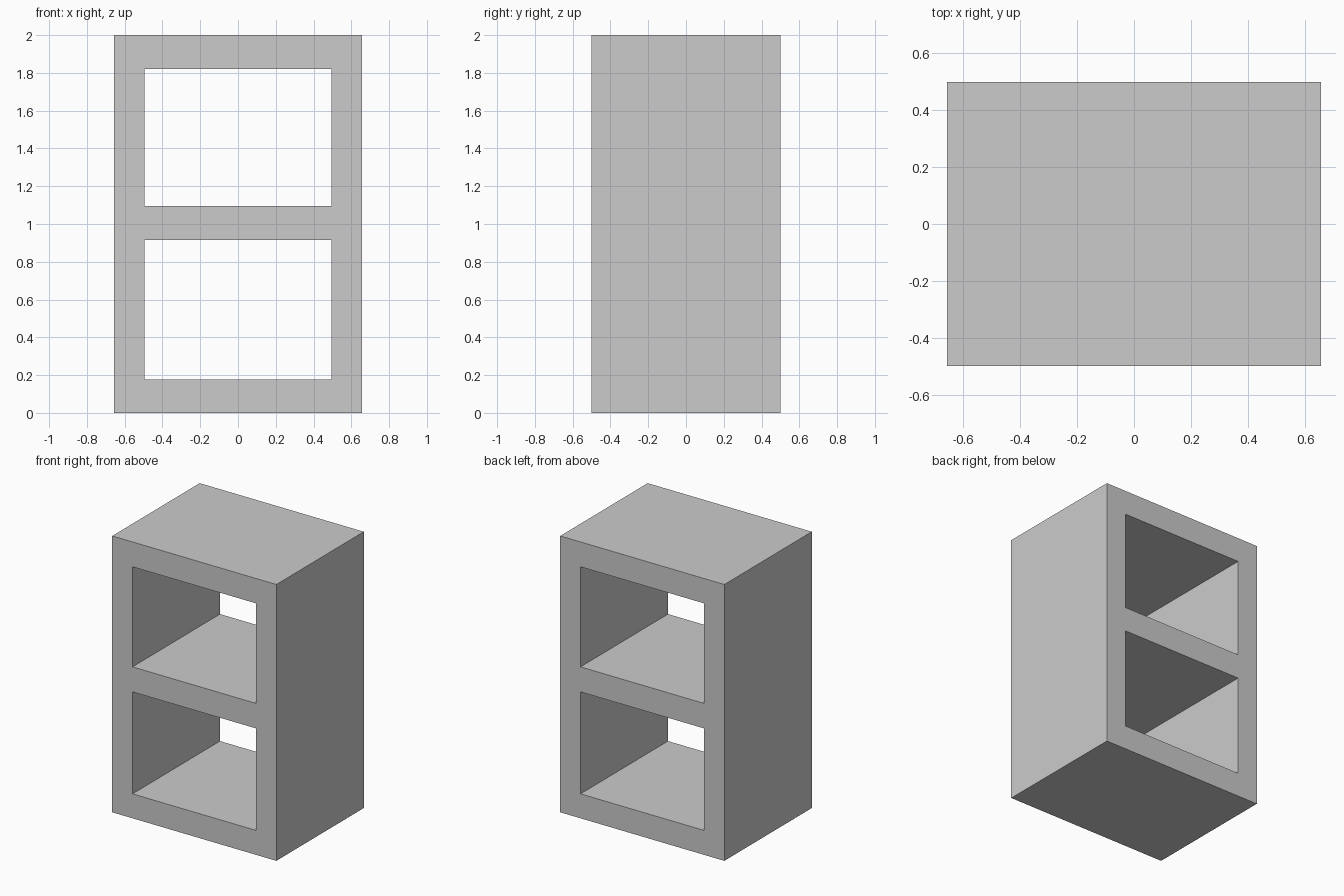
import bpy, bmesh

if "Cube" in bpy.data.objects:
    bpy.data.objects.remove(bpy.data.objects["Cube"])

DEPTH = 1.0
XS = [-0.657, -0.494, 0.494, 0.657]            # side panels and opening
ZS = [0.0, 0.177, 0.915, 1.096, 1.82, 2.0]     # base, shelf and top boards
OPENINGS = {(1, 1), (1, 3)}

# Front profile: a grid of cells with the two openings left out
bm = bmesh.new()
grid = [[bm.verts.new((x, -DEPTH / 2, z)) for z in ZS] for x in XS]
for i in range(len(XS) - 1):
    for j in range(len(ZS) - 1):
        if (i, j) not in OPENINGS:
            bm.faces.new((grid[i][j], grid[i + 1][j],
                          grid[i + 1][j + 1], grid[i][j + 1]))

# Extrude the profile to the back, keeping the front faces
result = bmesh.ops.extrude_face_region(bm, geom=bm.faces[:], use_keep_orig=True)
back = [v for v in result["geom"] if isinstance(v, bmesh.types.BMVert)]
bmesh.ops.translate(bm, verts=back, vec=(0, DEPTH, 0))
bmesh.ops.recalc_face_normals(bm, faces=bm.faces[:])

# Open two-compartment cabinet
mesh = bpy.data.meshes.new("shelf_cabinet")
bm.to_mesh(mesh)
bm.free()
cabinet = bpy.data.objects.new("shelf_cabinet", mesh)
bpy.context.collection.objects.link(cabinet)
